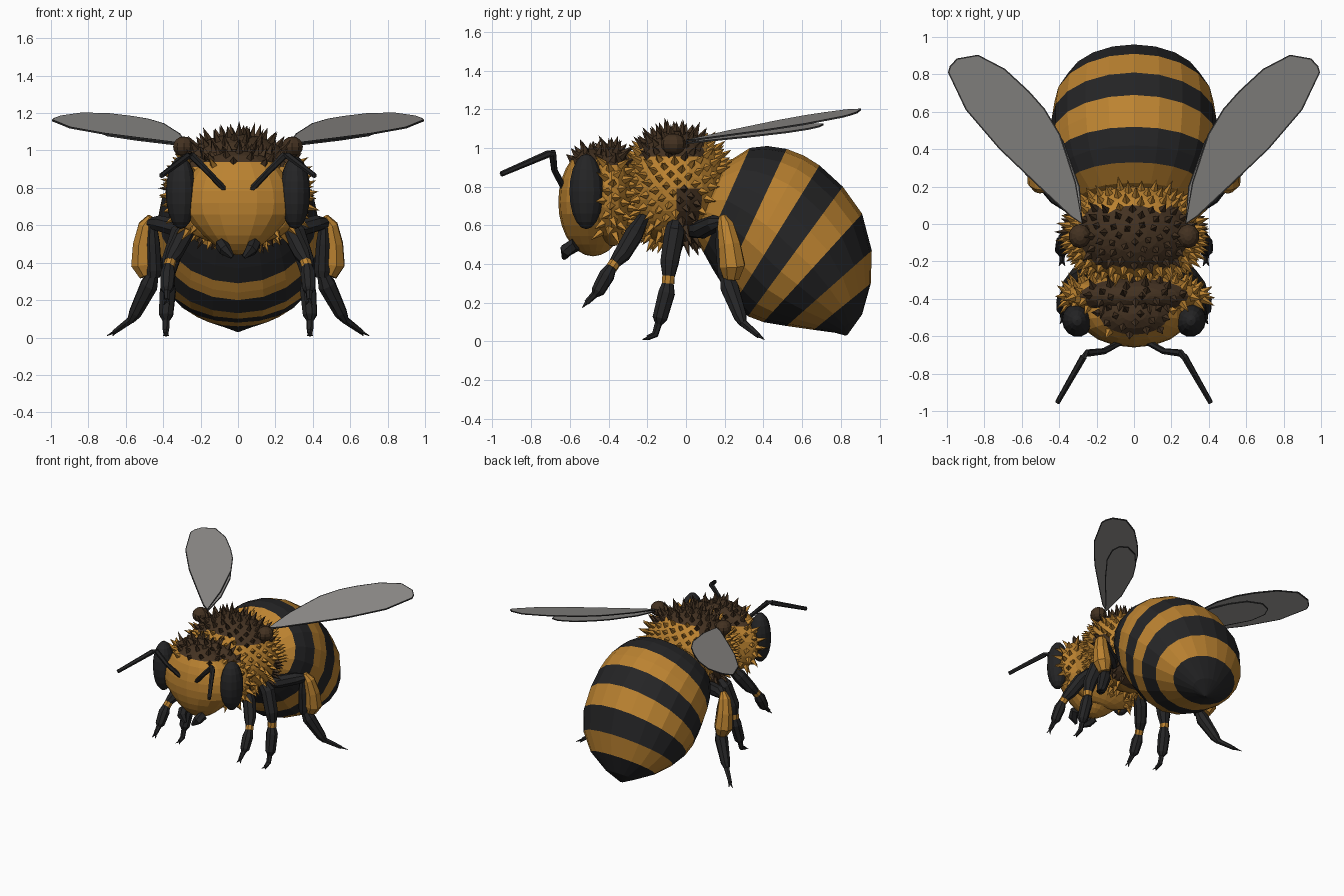
import bpy, bmesh, math
from mathutils import Vector, Matrix

if "Cube" in bpy.data.objects:
    bpy.data.objects.remove(bpy.data.objects["Cube"])


def material(name, r, g, b):
    m = bpy.data.materials.new(name)
    m.use_nodes = True
    m.diffuse_color = (r, g, b, 1)
    bsdf = next(n for n in m.node_tree.nodes if n.type == 'BSDF_PRINCIPLED')
    bsdf.inputs["Base Color"].default_value = (r, g, b, 1)
    bsdf.inputs["Roughness"].default_value = 0.8
    return m


GOLD = material("honey gold", .50, .225, .03)
BLACK = material("soft black", .018, .018, .019)
BROWN = material("dark brown", .056, .031, .015)
WING = material("wing grey", .27, .26, .25)
RIM = material("wing rim grey", .04, .04, .04)


def finish(bm, name, mats):
    bmesh.ops.recalc_face_normals(bm, faces=bm.faces)
    me = bpy.data.meshes.new(name)
    bm.to_mesh(me)
    bm.free()
    for m in mats:
        me.materials.append(m)
    ob = bpy.data.objects.new(name, me)
    bpy.context.collection.objects.link(ob)
    return ob


def loft(bm, rings):
    """Skin a list of equal point rings and cap both ends."""
    loops = [[bm.verts.new(p) for p in ring] for ring in rings]
    bands = []
    for a, b in zip(loops, loops[1:]):
        n = len(a)
        bands.append([bm.faces.new((a[i], a[(i + 1) % n], b[(i + 1) % n], b[i]))
                      for i in range(n)])
    bm.faces.new(loops[0])
    bands[-1].append(bm.faces.new(loops[-1]))
    return bands


def limb(name, points, radii, mat, sides=8, bm=None):
    """Faceted tube along a path with a radius at each point."""
    own = bm is None
    bm = bm or bmesh.new()
    pts = [Vector(p) for p in points]
    rings = []
    for i, p in enumerate(pts):
        t = (pts[min(i + 1, len(pts) - 1)] - pts[max(i - 1, 0)]).normalized()
        u = t.cross(Vector((.9, .3, .1))).normalized()
        v = t.cross(u)
        rings.append([p + radii[i] * (u * math.cos(k * math.tau / sides)
                                      + v * math.sin(k * math.tau / sides))
                      for k in range(sides)])
    loft(bm, rings)
    if own:
        return finish(bm, name, [mat])


def ellipsoid(name, centre, radii, mats, rule=None, seg=16, rows=10, warp=None, rot=None):
    bm = bmesh.new()
    bmesh.ops.create_uvsphere(bm, u_segments=seg, v_segments=rows, radius=1)
    for v in bm.verts:
        p = Vector(a * b for a, b in zip(v.co, radii))
        if warp:
            p = warp(p)
        if rot:
            p = rot @ p
        v.co = p + Vector(centre)
    if rule:
        for f in bm.faces:
            f.material_index = rule(f.calc_center_median())
    return finish(bm, name, mats)


def spikes(name, centre, radii, count, rule, keep, length=.06, width=.024):
    """Evenly spread pyramid bristles over an ellipsoid."""
    bm = bmesh.new()
    for i in range(count):
        z = 1 - 2 * (i + .5) / count
        r, a = math.sqrt(1 - z * z), i * math.pi * (3 - math.sqrt(5))
        d = Vector((r * math.cos(a), r * math.sin(a), z))
        p = Vector(centre) + Vector(x * y for x, y in zip(d, radii))
        if not keep(p):
            continue
        n = Vector(x / y for x, y in zip(d, radii)).normalized()
        size = .8 + .2 * (i % 3)
        m = (Matrix.Translation(p + n * length * size * .4)
             @ n.to_track_quat('Z', 'Y').to_matrix().to_4x4())
        made = bmesh.ops.create_cone(bm, cap_ends=True, segments=4, radius1=width,
                                     radius2=0, depth=length * size * 1.2, matrix=m)
        for f in {f for v in made["verts"] for f in v.link_faces}:
            f.material_index = rule(p)
    finish(bm, name, [GOLD, BROWN])


# Abdomen: slanted rings as (top y, top z, bottom y, bottom z, half width)
RINGS = [(.12, .80, .02, .57, .18), (.22, .93, .05, .53, .29), (.33, 1.0, .09, .46, .36),
         (.42, 1.01, .14, .37, .40), (.52, .995, .19, .29, .425), (.61, .96, .22, .24, .435),
         (.69, .91, .25, .20, .44), (.81, .80, .32, .13, .44), (.91, .66, .40, .10, .425),
         (.96, .47, .52, .08, .37), (.955, .30, .66, .06, .27), (.91, .14, .77, .045, .12),
         (.835, .035, .825, .03, .01)]
bm = bmesh.new()
N = 20
sections = []
for ty, tz, by, bz, w in RINGS:
    c, u = Vector((0, (ty + by) / 2, (tz + bz) / 2)), Vector((0, (ty - by) / 2, (tz - bz) / 2))
    sections.append([c + u * math.cos(k * math.tau / N) + Vector((w * math.sin(k * math.tau / N), 0, 0))
                     for k in range(N)])
for i, band in enumerate(loft(bm, sections)):
    for f in band:
        f.material_index = int(i in (2, 3, 6, 8, 10, 11))
finish(bm, "abdomen", [GOLD, BLACK])


# Thorax with a brown saddle
def thorax_rule(p):
    saddle = p.z > .95 and -.23 < p.y < .08
    belt = p.z < .80 and -.05 < p.y < .08
    return int(saddle or belt)


T = ((0, -.05, .79), (.355, .27, .30))
ellipsoid("thorax", *T, [GOLD, BROWN], thorax_rule, 24, 16)
spikes("thorax_bristles", *T, 330, thorax_rule, lambda p: p.z > .5)


# Head: ruff at the back, tapered face in front
def head_rule(p):
    return int(p.z > .925)


def taper(p):
    return Vector((p.x * (1 + min(0, p.z + .05) * 1.6), p.y, p.z))


R = ((0, -.385, .75), (.375, .12, .26))
F = ((0, -.48, .72), (.30, .18, .28))
ellipsoid("head_ruff", *R, [GOLD, BROWN], head_rule, 20, 14)
ellipsoid("face", *F, [GOLD, BROWN], head_rule, 18, 14, taper)
spikes("ruff_bristles", *R, 150, head_rule, lambda p: p.z > .55 and p.y > -.46)
spikes("crown_bristles", *F, 150, head_rule, lambda p: p.z > .91 and p.y > -.6, .05)


def wing(name, outline, z0, rise):
    """Thin blade with an inset dark rim on both faces."""
    bm = bmesh.new()
    vs = [bm.verts.new((s * x, y, z0 - .1 * (x - .275) + rise * y)) for x, y in outline]
    top = bm.faces.new(vs)
    low = bmesh.ops.extrude_face_region(bm, geom=[top], use_keep_orig=True)
    for v in (g for g in low["geom"] if isinstance(g, bmesh.types.BMVert)):
        v.co.z -= .008
    bmesh.ops.recalc_face_normals(bm, faces=bm.faces)
    blades = [f for f in bm.faces if len(f.verts) > 4]
    for f in bm.faces:
        f.material_index = 1
    bmesh.ops.inset_individual(bm, faces=blades, thickness=.008)
    for f in blades:
        f.material_index = 0
    finish(bm, name, [WING, RIM])


FORE = [(.275, 0), (.34, .04), (.50, .19), (.72, .40), (.90, .61), (.995, .81), (.985, .845),
        (.947, .885), (.834, .905), (.69, .83), (.56, .71), (.476, .615), (.395, .48), (.31, .22)]
HIND = [(.275, 0), (.36, .10), (.55, .32), (.70, .52), (.74, .63), (.72, .69), (.65, .71),
        (.54, .66), (.45, .56), (.375, .44), (.29, .2)]

for s, side in ((1, "left_"), (-1, "right_")):
    def part(name, points, radii, mat=BLACK, sides=8):
        limb(side + name, [(s * x, y, z) for x, y, z in points], radii, mat, sides)

    def foot(name, tip, d):
        bm = bmesh.new()
        for k in (-1, 1):
            a = Vector((s * tip[0], tip[1], tip[2]))
            b = a + Vector((s * d[0] + k * .016, d[1], d[2]))
            limb("", [a, b], [.012, .002], BLACK, 4, bm)
        finish(bm, side + name, [BLACK])

    # Eye, antenna, jaw
    ellipsoid(side + "eye", (s * .305, -.515, .775), (.08, .09, .195), [BLACK], seg=14,
              rot=Matrix.Rotation(s * -.25, 3, 'Z'))
    part("antenna", [(.07, -.63, .79), (.16, -.68, .885), (.25, -.69, .975), (.27, -.71, .97),
                     (.41, -.955, .865)], [.017, .017, .02, .019, .014], sides=6)
    part("jaw", [(.09, -.57, .50), (.07, -.62, .47), (.03, -.63, .43)], [.035, .035, .012], sides=6)

    # Wings and their root
    ellipsoid(side + "wing_root", (s * .29, -.065, 1.02), (.06, .065, .055), [BROWN], seg=10, rows=8)
    wing(side + "forewing", FORE, 1.042, .24)
    wing(side + "hindwing", HIND, 1.028, .19)

    # Front leg
    part("front_thigh", [(.22, -.22, .64), (.29, -.27, .55), (.34, -.33, .45), (.365, -.37, .405)],
         [.03, .05, .045, .03])
    part("front_band", [(.36, -.365, .41), (.37, -.385, .38)], [.031, .031], GOLD)
    part("front_shin", [(.37, -.385, .385), (.375, -.41, .34), (.38, -.455, .26), (.38, -.47, .24)],
         [.028, .042, .036, .018])
    part("front_toe", [(.38, -.465, .25), (.38, -.515, .20)], [.02, .014], sides=6)
    foot("front_claws", (.38, -.51, .205), (0, -.025, -.03))

    # Middle leg
    part("middle_thigh", [(.24, -.05, .63), (.31, -.06, .56), (.36, -.085, .41), (.37, -.09, .33)],
         [.035, .055, .05, .032])
    part("middle_band", [(.37, -.09, .34), (.37, -.093, .30)], [.034, .034], GOLD)
    part("middle_shin", [(.37, -.093, .305), (.375, -.10, .25), (.385, -.135, .12), (.385, -.14, .09)],
         [.03, .045, .04, .02])
    part("middle_toe", [(.385, -.14, .10), (.385, -.16, .035), (.385, -.20, .018)],
         [.02, .018, .013], sides=6)
    foot("middle_claws", (.385, -.19, .018), (0, -.035, -.008))

    # Hind leg with its golden pollen basket
    part("hind_thigh", [(.22, .03, .57), (.30, .08, .58), (.42, .15, .61), (.47, .19, .61)],
         [.035, .05, .045, .03])
    part("hind_shin", [(.46, .18, .62), (.455, .19, .50), (.45, .205, .36), (.45, .205, .32)],
         [.025, .04, .045, .035])
    part("pollen_basket", [(.465, .19, .645), (.49, .205, .60), (.505, .225, .50), (.505, .24, .39),
                           (.485, .235, .33)], [.02, .045, .06, .07, .045], GOLD)
    part("hind_ankle", [(.45, .205, .35), (.475, .225, .28), (.55, .28, .13), (.575, .295, .09)],
         [.03, .05, .036, .02])
    part("hind_toe", [(.565, .29, .10), (.66, .375, .03)], [.022, .014], sides=6)
    foot("hind_claws", (.65, .37, .035), (.035, .035, -.025))
